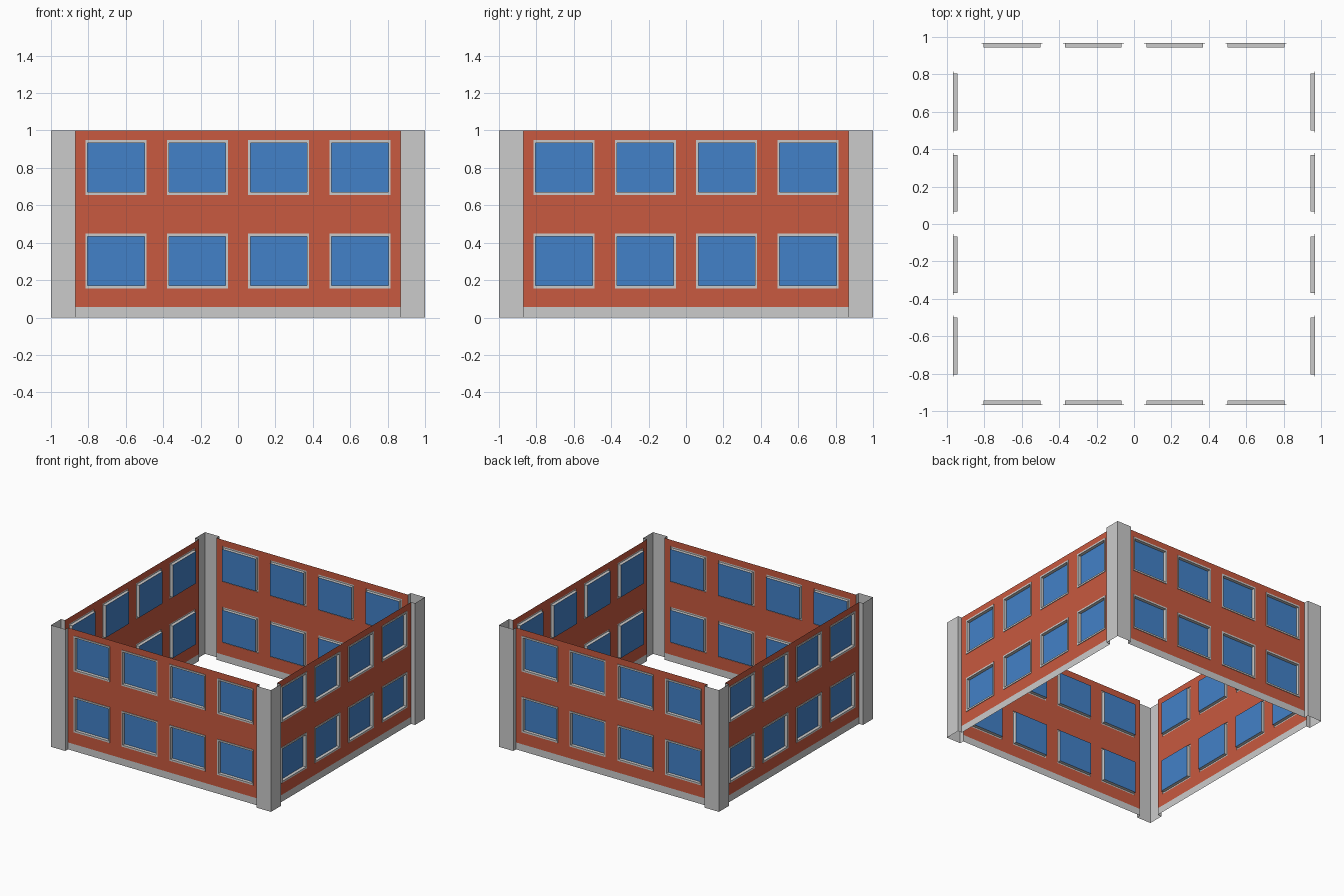
import bpy
import math

if "Cube" in bpy.data.objects:
    bpy.data.objects.remove(bpy.data.objects["Cube"])

WALL, RIM, GLASS = -0.964, -0.969, -0.943   # y planes of the front side
HALF = 0.87                                 # half length of a wall between pillars
BASE = 0.057                                # height of the plinth
CENTRES_X = [-0.6525, -0.2175, 0.2175, 0.6525]
CENTRES_Z = [0.302, 0.802]
OUT_W, OUT_H = 0.163, 0.146                 # half size of frame, outside
IN_W, IN_H = 0.152, 0.132                   # half size of the glass


def material(name, colour):
    m = bpy.data.materials.new(name)
    m.diffuse_color = colour
    m.use_nodes = True
    m.node_tree.nodes["Principled BSDF"].inputs["Base Color"].default_value = m.diffuse_color
    return m


brick = material("brick_red", (0.58, 0.10, 0.05, 1))
blue = material("glass_blue", (0.055, 0.22, 0.58, 1))


def make(name, verts, faces, angle, mat=None):
    mesh = bpy.data.meshes.new(name)
    mesh.from_pydata(verts, [], faces)
    if mat:
        mesh.materials.append(mat)
    ob = bpy.data.objects.new(name, mesh)
    ob.rotation_euler.z = angle
    bpy.context.collection.objects.link(ob)
    return ob


def rect(cx, cz, w, h, y):
    return [(cx - w, y, cz - h), (cx + w, y, cz - h),
            (cx + w, y, cz + h), (cx - w, y, cz + h)]


def wall(name, angle):
    # grid of quads that leaves the window cells open
    xs = [-HALF] + [c + s * OUT_W for c in CENTRES_X for s in (-1, 1)] + [HALF]
    zs = [BASE] + [c + s * OUT_H for c in CENTRES_Z for s in (-1, 1)] + [1.0]
    n = len(xs)
    verts = [(x, WALL, z) for z in zs for x in xs]
    faces = [(j * n + i, j * n + i + 1, (j + 1) * n + i + 1, (j + 1) * n + i)
             for j in range(len(zs) - 1) for i in range(n - 1)
             if not (i % 2 and j % 2)]
    make(name, verts, faces, angle, brick)


def windows(side, angle):
    fv, ff, gv, gf = [], [], [], []
    for cz in CENTRES_Z:
        for cx in CENTRES_X:
            # frame: outer edge, front rim, then reveal back to the glass
            b = len(fv)
            fv += rect(cx, cz, OUT_W, OUT_H, WALL)
            fv += rect(cx, cz, OUT_W, OUT_H, RIM)
            fv += rect(cx, cz, IN_W, IN_H, RIM)
            fv += rect(cx, cz, IN_W, IN_H, GLASS)
            for r in range(3):
                for k in range(4):
                    a, c = b + r * 4, (k + 1) % 4
                    ff.append((a + k, a + c, a + 4 + c, a + 4 + k))
            g = len(gv)
            gv += rect(cx, cz, IN_W, IN_H, GLASS)
            gf.append((g, g + 1, g + 2, g + 3))
    make(side + "_window_frames", fv, ff, angle)
    make(side + "_window_glass", gv, gf, angle, blue)


def pillar(name, angle):
    # open corner profile with short returns to the walls
    path = [(WALL, -HALF), (-1, -HALF), (-1, -1), (-HALF, -1), (-HALF, WALL)]
    n = len(path)
    verts = [(x, y, z) for z in (0, 1) for x, y in path]
    faces = [(i, i + 1, n + i + 1, n + i) for i in range(n - 1)]
    make(name, verts, faces, angle)


for i, side in enumerate(["front", "right", "back", "left"]):
    angle = i * math.pi / 2
    wall(side + "_wall", angle)
    windows(side, angle)
    make(side + "_plinth", rect(0, BASE / 2, HALF, BASE / 2, WALL), [(0, 1, 2, 3)], angle)
    pillar(side + "_corner_pillar", angle)
